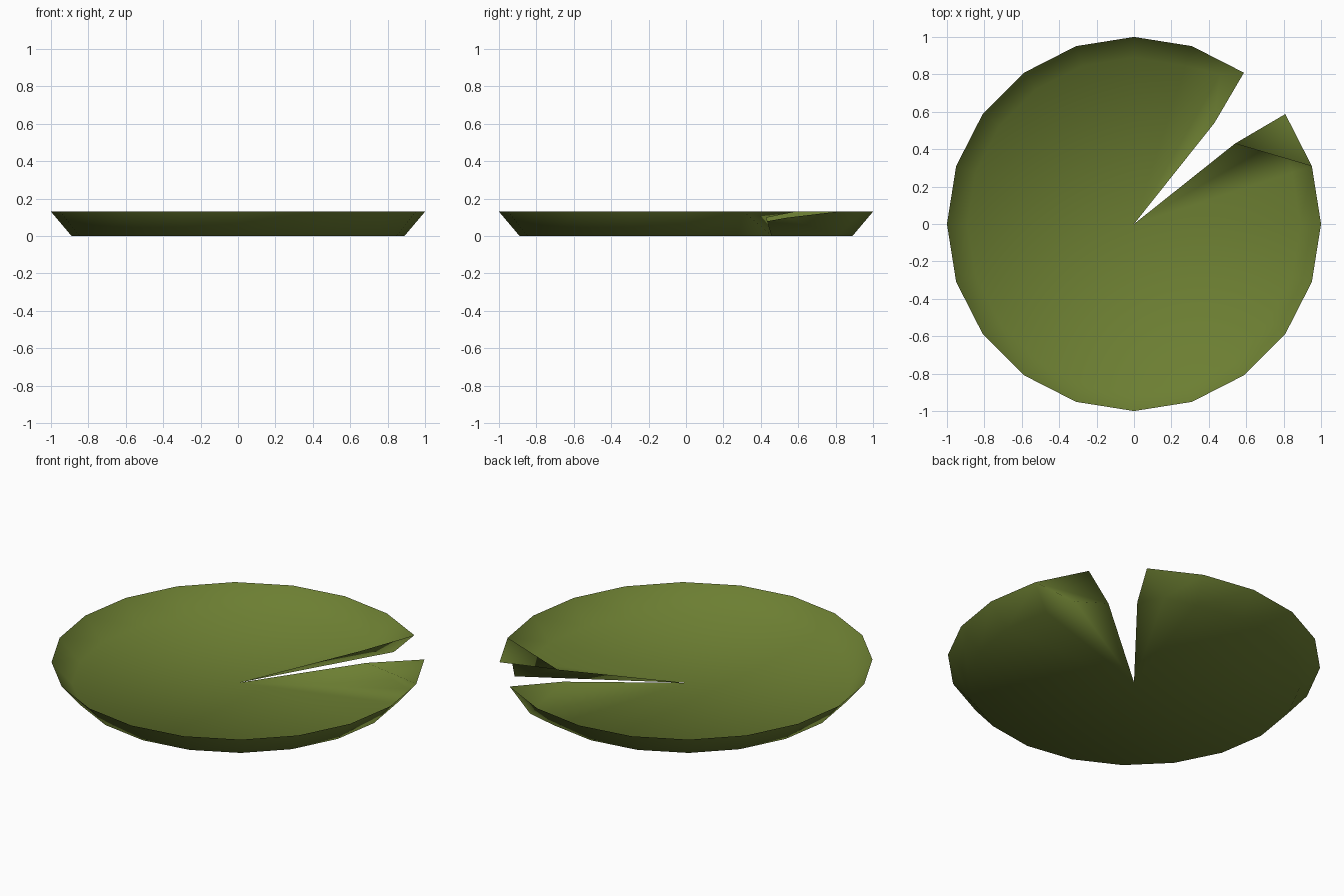
import bpy, bmesh, math

if "Cube" in bpy.data.objects:
    bpy.data.objects.remove(bpy.data.objects["Cube"])

# Single leaf colour
leaf = bpy.data.materials.new("leaf_green")
leaf.diffuse_color = (0.15, 0.21, 0.032, 1.0)
leaf.use_nodes = True
leaf.node_tree.nodes["Principled BSDF"].inputs["Base Color"].default_value = leaf.diffuse_color

SIDES, R_FLOOR, R_RIM, H = 20, 0.89, 1.0, 0.13
bm = bmesh.new()


def ring_point(i, r, z):
    a = math.tau * i / SIDES
    return bm.verts.new((r * math.cos(a), r * math.sin(a), z))


# Floor and rim rings run anticlockwise from one side of the notch (54 deg) to the other (36 deg)
centre = bm.verts.new((0, 0, 0))
steps = range(3, SIDES + 3)
rim = [ring_point(i, R_RIM, H) for i in steps]
floor = [ring_point(i, R_FLOOR, 0) for i in steps]
floor[0].co = (0.46, 0.80, 0)
floor[-1].co = (0.80, 0.46, 0)

# Flat floor fan and flared rim wall
for i in range(SIDES - 1):
    bm.faces.new((centre, floor[i], floor[i + 1]))
    if i < SIDES - 2:
        bm.faces.new((floor[i], rim[i], rim[i + 1], floor[i + 1]))

# Raised lips along both sides of the notch
lip_a = bm.verts.new((0.43, 0.54, 0.098))
lip_b = bm.verts.new((0.54, 0.43, 0.098))
bm.faces.new((centre, lip_a, floor[0]))
bm.faces.new((floor[0], lip_a, rim[0]))
bm.faces.new((centre, floor[-1], lip_b))

# Folded corner on the right-hand side of the notch
bm.faces.new((rim[-2], rim[-1], lip_b))
bm.faces.new((rim[-2], lip_b, floor[-1]))
bm.faces.new((rim[-2], floor[-1], floor[-2]))

for f in bm.faces:
    f.smooth = True
mesh = bpy.data.meshes.new("lily_pad")
bm.to_mesh(mesh)
bm.free()
mesh.materials.append(leaf)
pad = bpy.data.objects.new("lily_pad", mesh)
bpy.context.collection.objects.link(pad)
